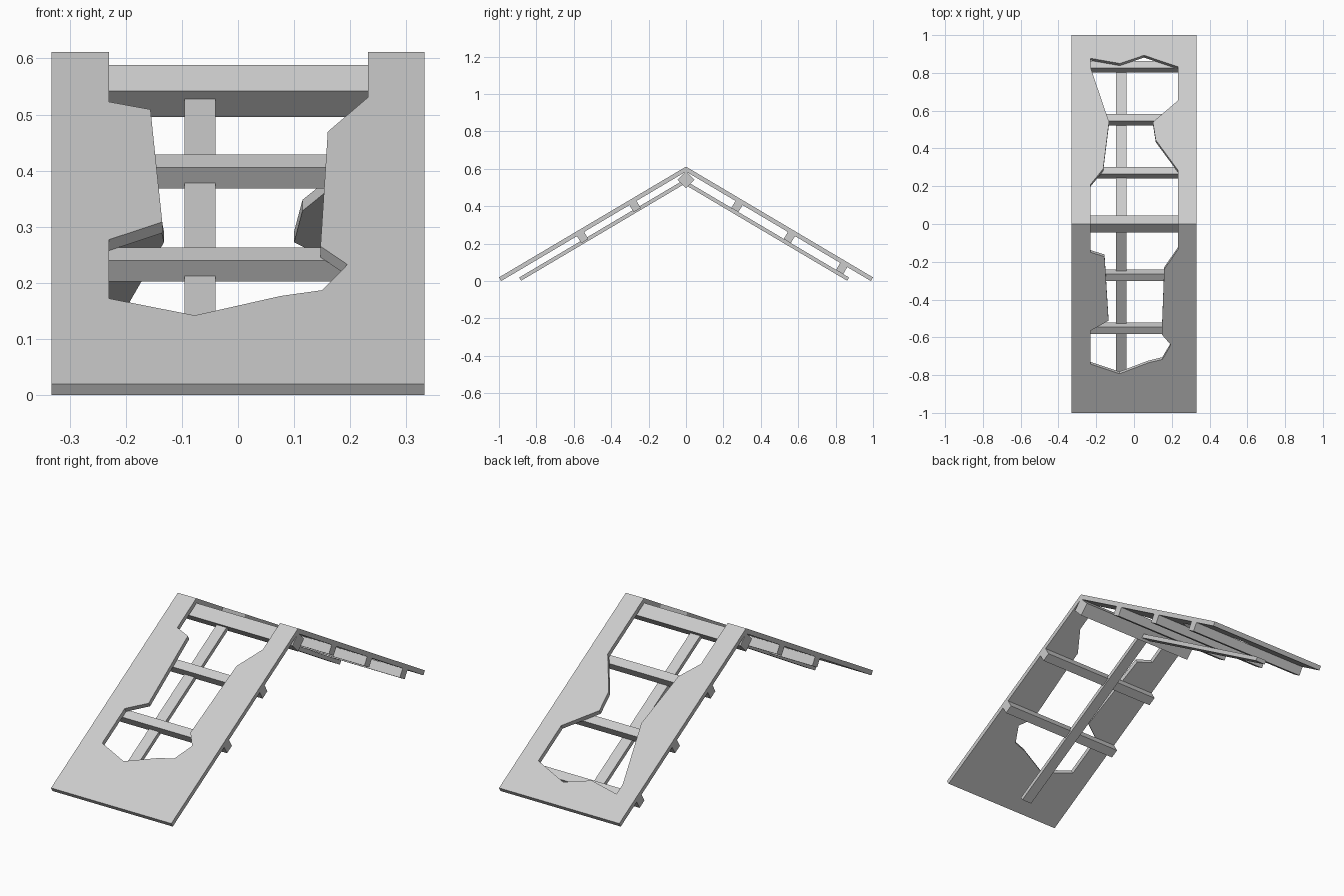
import bpy, bmesh, math
from mathutils import Vector

RIDGE, RISE = 0.6116, 0.592          # ridge height and drop per unit of run
ANGLE = math.atan(RISE)
HALF = 0.332                         # half the roof width
PANEL, BEAM = 0.0228, 0.044          # panel and batten thickness

cube = bpy.data.objects.get("Cube")
if cube:
    bpy.data.objects.remove(cube)

grey = bpy.data.materials.new("light_grey")
grey.use_nodes = True
grey.diffuse_color = (0.6, 0.6, 0.6, 1)
grey.node_tree.nodes["Principled BSDF"].inputs["Base Color"].default_value = (0.6, 0.6, 0.6, 1)


def normal(side):
    return Vector((0, side * math.sin(ANGLE), math.cos(ANGLE)))


def box(name, size, centre, tilt):
    bpy.ops.mesh.primitive_cube_add(size=1, location=centre, rotation=(tilt, 0, 0))
    ob = bpy.context.object
    ob.name = name
    ob.scale = size
    ob.data.materials.append(grey)


def slope_bar(name, side, x, width, run, top, length, thick):
    """Bar lying along a slope; run and top give the middle of its upper face."""
    centre = Vector((x, side * run, top - RISE * run)) - normal(side) * thick / 2
    box(name, (width, length, thick), centre, -side * ANGLE)


def panel(name, side, hole):
    """Roof sheet with a ragged opening that runs up to the ridge."""
    outline = [(-HALF, 0), (-HALF, 1), (HALF, 1), (HALF, 0)] + hole
    bm = bmesh.new()
    top, low = [], []
    for x, run in outline:
        p = Vector((x, side * run, RIDGE - RISE * run))
        drop = normal(side) * PANEL if run else Vector((0, 0, PANEL / math.cos(ANGLE)))
        top.append(bm.verts.new(p))
        low.append(bm.verts.new(p - drop))
    bm.faces.new(top)
    bm.faces.new(low[::-1])
    for i in range(len(top)):
        j = (i + 1) % len(top)
        bm.faces.new((top[j], top[i], low[i], low[j]))
    bmesh.ops.recalc_face_normals(bm, faces=bm.faces)
    bmesh.ops.triangulate(bm, faces=[f for f in bm.faces if len(f.verts) > 4])
    mesh = bpy.data.meshes.new(name)
    bm.to_mesh(mesh)
    bm.free()
    mesh.materials.append(grey)
    bpy.context.collection.objects.link(bpy.data.objects.new(name, mesh))


# Roof sheets, openings listed from the +x side down and round to the -x side
panel("front_panel", -1, [
    (0.232, 0), (0.232, 0.136), (0.16, 0.24), (0.147, 0.585), (0.195, 0.64),
    (0.15, 0.717), (0.075, 0.735), (-0.077, 0.793), (-0.23, 0.742), (-0.23, 0.565),
    (-0.135, 0.512), (-0.156, 0.173), (-0.23, 0.15), (-0.23, 0)])
panel("back_panel", 1, [
    (0.232, 0), (0.232, 0.286), (0.115, 0.445), (0.1, 0.54), (0.232, 0.653),
    (0.232, 0.833), (0.053, 0.893), (-0.075, 0.85), (-0.23, 0.877), (-0.23, 0.828),
    (-0.132, 0.54), (-0.163, 0.292), (-0.23, 0.21), (-0.23, 0)])

# Ridge beam set on its corner
box("ridge_beam", (2 * HALF, 0.065, 0.065), (0, 0, 0.542), math.pi / 4)

# Cross battens under the sheets
under = RIDGE - PANEL / math.cos(ANGLE)
for label, side, count in (("front", -1, 2), ("back", 1, 3)):
    for i in range(count):
        slope_bar(f"{label}_batten_{i + 1}", side, 0, 2 * HALF,
                  0.2835 + 0.28 * i, under, BEAM, BEAM)

# One rafter under the battens on each slope
for label, side, end, top in (("front", -1, 0.892, 0.547), ("back", 1, 0.872, 0.535)):
    slope_bar(f"{label}_rafter", side, -0.068, 0.055, end / 2, top,
              end / math.cos(ANGLE), 0.02)
